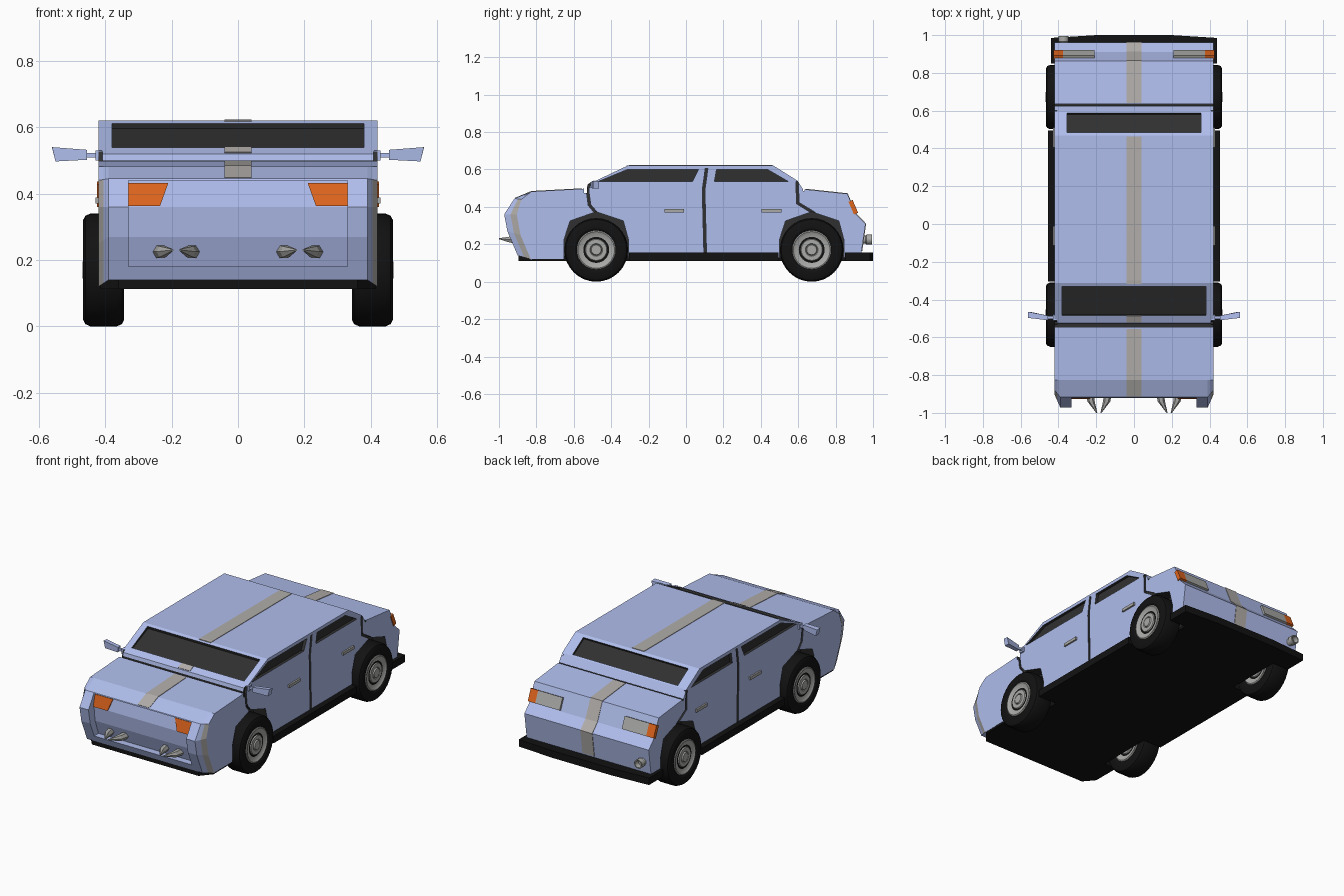
import bpy, bmesh
from math import sin, cos, pi, radians
from mathutils import Vector

if "Cube" in bpy.data.objects:
    bpy.data.objects.remove(bpy.data.objects["Cube"])


def material(name, r, g, b):
    m = bpy.data.materials.new(name)
    m.diffuse_color = (r, g, b, 1)
    m.use_nodes = True
    m.node_tree.nodes["Principled BSDF"].inputs["Base Color"].default_value = m.diffuse_color
    return m


BLUE = material("blue_paint", 0.43, 0.51, 0.84)
DARK = material("dark_glass", 0.03, 0.03, 0.03)
BEIGE = material("beige_paint", 0.44, 0.42, 0.40)
BLACK = material("black_rubber", 0.006, 0.006, 0.006)
ORANGE = material("orange_lens", 0.74, 0.13, 0.012)
GREY = material("grey_metal", 0.40, 0.40, 0.39)


def build(name, lofts, mats, mirror=False, smooth=False):
    """lofts: list of (rings, material index); each is a capped skin."""
    bm = bmesh.new()
    if mirror:
        lofts = lofts + [([[(-x, y, z) for x, y, z in r] for r in rings], i) for rings, i in lofts]
    for rings, idx in lofts:
        vs = [[bm.verts.new(p) for p in r] for r in rings]
        n = len(vs[0])
        faces = [bm.faces.new(vs[0]), bm.faces.new(vs[-1][::-1])]
        for a, b in zip(vs, vs[1:]):
            for i in range(n):
                j = (i + 1) % n
                faces.append(bm.faces.new((a[i], b[i], b[j], a[j])))
        for f in faces:
            f.material_index = idx
    bmesh.ops.recalc_face_normals(bm, faces=bm.faces)
    me = bpy.data.meshes.new(name)
    bm.to_mesh(me)
    bm.free()
    for m in mats:
        me.materials.append(m)
    ob = bpy.data.objects.new(name, me)
    bpy.context.collection.objects.link(ob)
    if smooth:
        bpy.ops.object.select_all(action='DESELECT')
        ob.select_set(True)
        bpy.context.view_layer.objects.active = ob
        bpy.ops.object.shade_smooth_by_angle(angle=radians(30))
    return ob


def across(pts, x0, x1):
    """Side-view (y, z) outline extruded along x."""
    return [[(x, y, z) for y, z in pts] for x in (x0, x1)]


def box(x0, x1, y0, y1, z0, z1):
    return across([(y0, z0), (y1, z0), (y1, z1), (y0, z1)], x0, x1)


def ribbon(pts, w):
    """Thin outline of total width w around a (y, z) polyline."""
    ps = [Vector(p) for p in pts]
    left, right = [], []
    for i, p in enumerate(ps):
        d = (ps[min(i + 1, len(ps) - 1)] - ps[max(i - 1, 0)]).normalized()
        nrm = Vector((-d.y, d.x)) * w / 2
        left.append(tuple(p + nrm))
        right.append(tuple(p - nrm))
    return left + right[::-1]


def circle(c, r, n, axis):
    out = []
    for k in range(n):
        a, b = r * cos(2 * pi * k / n), r * sin(2 * pi * k / n)
        out.append((c[0], c[1] + a, c[2] + b) if axis == 'x' else (c[0] + a, c[1], c[2] + b))
    return out


# Body shell: side profile lofted across x, nose corners chamfered
rest = [(-0.55, 0.497), (-0.53, 0.50), (-0.525, 0.52), (-0.478, 0.542), (-0.313, 0.62),
        (0.468, 0.62), (0.596, 0.54), (0.625, 0.495), (0.863, 0.47), (0.91, 0.36),
        (0.96, 0.31), (0.934, 0.13)]
nose_mid = [(-0.90, 0.14), (-0.955, 0.27), (-0.972, 0.36), (-0.917, 0.445), (-0.826, 0.482)]
nose_side = [(-0.83, 0.12), (-0.885, 0.25), (-0.905, 0.36), (-0.88, 0.44), (-0.826, 0.482)]
nose_half = [((a + c) / 2, (b + d) / 2) for (a, b), (c, d) in zip(nose_mid, nose_side)]
rings = [[(x, y, z) for y, z in nose + rest] for x, nose in (
    (-0.42, nose_side), (-0.405, nose_half), (-0.39, nose_mid),
    (0.39, nose_mid), (0.405, nose_half), (0.42, nose_side))]
body = build("car_body", [(rings, 0)], [BLUE, DARK, BEIGE])
for f in body.data.polygons:
    c = f.center
    if 0.405 < abs(c.x) < 0.4199 and c.y < -0.84 and c.z < 0.45:
        f.material_index = 2

# Cutters: wheel arches, windows, door gaps, nose recess
WHEEL_Y = (-0.48, 0.672)
arch = [(-0.175, 0.0), (-0.172, 0.225), (-0.14, 0.325), (0, 0.374), (0.145, 0.325), (0.172, 0.225), (0.175, 0.0)]
side_cuts = [across([(y + a, b) for a, b in arch], 0.33, 0.5) for y in WHEEL_Y]
side_cuts += [across(w, 0.402, 0.5) for w in (
    [(-0.47, 0.535), (-0.313, 0.60), (0.067, 0.60), (0.035, 0.535)],
    [(0.163, 0.60), (0.436, 0.60), (0.548, 0.535), (0.152, 0.535)])]
side_cuts += [across(ribbon(g, 0.014), 0.408, 0.5) for g in (
    [(-0.516, 0.535), (-0.527, 0.49), (-0.516, 0.41), (-0.478, 0.365)],
    [(0.11, 0.605), (0.094, 0.49), (0.104, 0.10)],
    [(0.594, 0.535), (0.598, 0.42), (0.687, 0.365)])]
cuts = [(c, 1) for c in side_cuts]
cuts += [([[(-x, y, z) for x, y, z in r] for r in c], 1) for c in side_cuts]
cuts += [(across([(-0.478, 0.53), (-0.325, 0.596), (-0.345, 0.66), (-0.51, 0.59)], -0.38, 0.38), 1),
         (across([(0.478, 0.598), (0.58, 0.535), (0.62, 0.59), (0.51, 0.66)], -0.355, 0.355), 1),
         (box(-0.5, 0.5, -0.545, -0.53, 0.475, 0.6), 1),
         (box(-0.5, 0.5, 0.626, 0.634, 0.485, 0.6), 1),
         (across([(-0.90, 0.44), (-0.918, 0.36), (-0.908, 0.27), (-0.875, 0.18),
                  (-1.1, 0.18), (-1.1, 0.44)], -0.33, 0.33), 0)]
cutter = build("body_cutter", cuts, [BLUE, DARK, BEIGE])
cutter.hide_render = True
cutter.hide_viewport = True
mod = body.modifiers.new("openings", 'BOOLEAN')
mod.operation = 'DIFFERENCE'
mod.solver = 'EXACT'
mod.use_self = True
mod.object = cutter

# Centre stripe on hood, cowl, roof and tail
stripes = [[(-0.912, 0.446), (-0.826, 0.482), (-0.555, 0.4965)], [(-0.52, 0.522), (-0.485, 0.539)],
           [(-0.318, 0.6185), (-0.30, 0.62), (0.462, 0.62)],
           [(0.64, 0.494), (0.863, 0.47), (0.91, 0.36), (0.96, 0.31), (0.94, 0.165)]]
build("centre_stripe", [(across(ribbon(s, 0.006), -0.04, 0.04), 0) for s in stripes], [BEIGE])

# Floor pan with sills and rear bumper
half = [(0.36, -0.895), (0.415, -0.83), (0.415, -0.655), (0.33, -0.655), (0.33, -0.305), (0.455, -0.305),
        (0.455, 0.495), (0.33, 0.495), (0.33, 0.85), (0.44, 0.85), (0.44, 0.985), (0.2, 1.0)]
plan = half + [(-x, y) for x, y in half[::-1]]
build("floor_and_bumper", [([[(x, y, z) for x, y in plan] for z in (0.112, 0.155)], 0)], [BLACK])

# Wheels: tyre plus stepped hub on both faces
tyre = [(0.10, 0.352), (0.115, 0.343), (0.15, 0.343), (0.163, 0.35), (0.17, 0.365), (0.17, 0.445),
        (0.163, 0.46), (0.15, 0.467), (0.115, 0.467), (0.10, 0.458)]
hub = [(0.104, 0.40), (0.104, 0.464), (0.098, 0.467), (0.088, 0.46), (0.06, 0.457), (0.056, 0.464),
       (0.034, 0.464), (0.03, 0.459), (0.026, 0.468), (0.004, 0.468)]
hub_in = [(r, 0.81 - x) for r, x in hub]
for label, y in zip(("front", "rear"), WHEEL_Y):
    build(label + "_wheels", [([circle((x, y, 0.17), r, 32, 'x') for r, x in prof], i)
                              for prof, i in ((tyre, 0), (hub, 1), (hub_in, 1))],
          [BLACK, GREY], mirror=True, smooth=True)

# Headlights
lamp = [(0.33, 0.432), (0.21, 0.432), (0.235, 0.362), (0.33, 0.362)]
build("headlights", [([[(x, -0.89, z) for x, z in lamp],
                       [(x, -0.908 if z > 0.4 else -0.926, z) for x, z in lamp]], 0)], [ORANGE], mirror=True)

# Curved pointed horns on the nose
horns = []
for root, mid, tip in ((0.235, 0.227, 0.197), (0.137, 0.145, 0.175)):
    horns.append(([circle((root, -0.89, 0.225), 0.022, 6, 'y'), circle((mid, -0.94, 0.225), 0.019, 6, 'y'),
                   circle((tip, -1.0, 0.23), 0.003, 6, 'y')], 0))
build("nose_horns", horns, [GREY], mirror=True)

# Tail lights: grey lens and orange corner
tail = ribbon([(0.88, 0.432), (0.909, 0.364)], 0.024)
build("tail_lights", [(across(tail, 0.21, 0.375), 0), (across(tail, 0.375, 0.425), 1)],
      [GREY, ORANGE], mirror=True)

# Exhaust pipe on the left
build("exhaust_pipe", [([circle((-0.373, y, 0.225), r, 16, 'y') for r, y in (
    (0.022, 0.92), (0.022, 0.96), (0.027, 0.965), (0.027, 0.995), (0.021, 0.995), (0.019, 0.965))], 0)],
    [GREY], smooth=True)

# Door handles
build("door_handles", [(box(0.415, 0.43, y, y + 0.105, 0.37, 0.388), 0) for y in (-0.115, 0.405)],
      [GREY], mirror=True)

# Wing mirrors with stalks
head = [[(0.455, -0.51, 0.502), (0.455, -0.485, 0.502), (0.455, -0.485, 0.532), (0.455, -0.51, 0.532)],
        [(0.55, -0.497, 0.497), (0.55, -0.465, 0.497), (0.56, -0.465, 0.537), (0.56, -0.497, 0.54)]]
build("wing_mirrors", [(head, 0), (box(0.41, 0.43, -0.51, -0.48, 0.50, 0.53), 0),
                       (box(0.425, 0.46, -0.502, -0.488, 0.509, 0.522), 0)], [BLUE], mirror=True)
